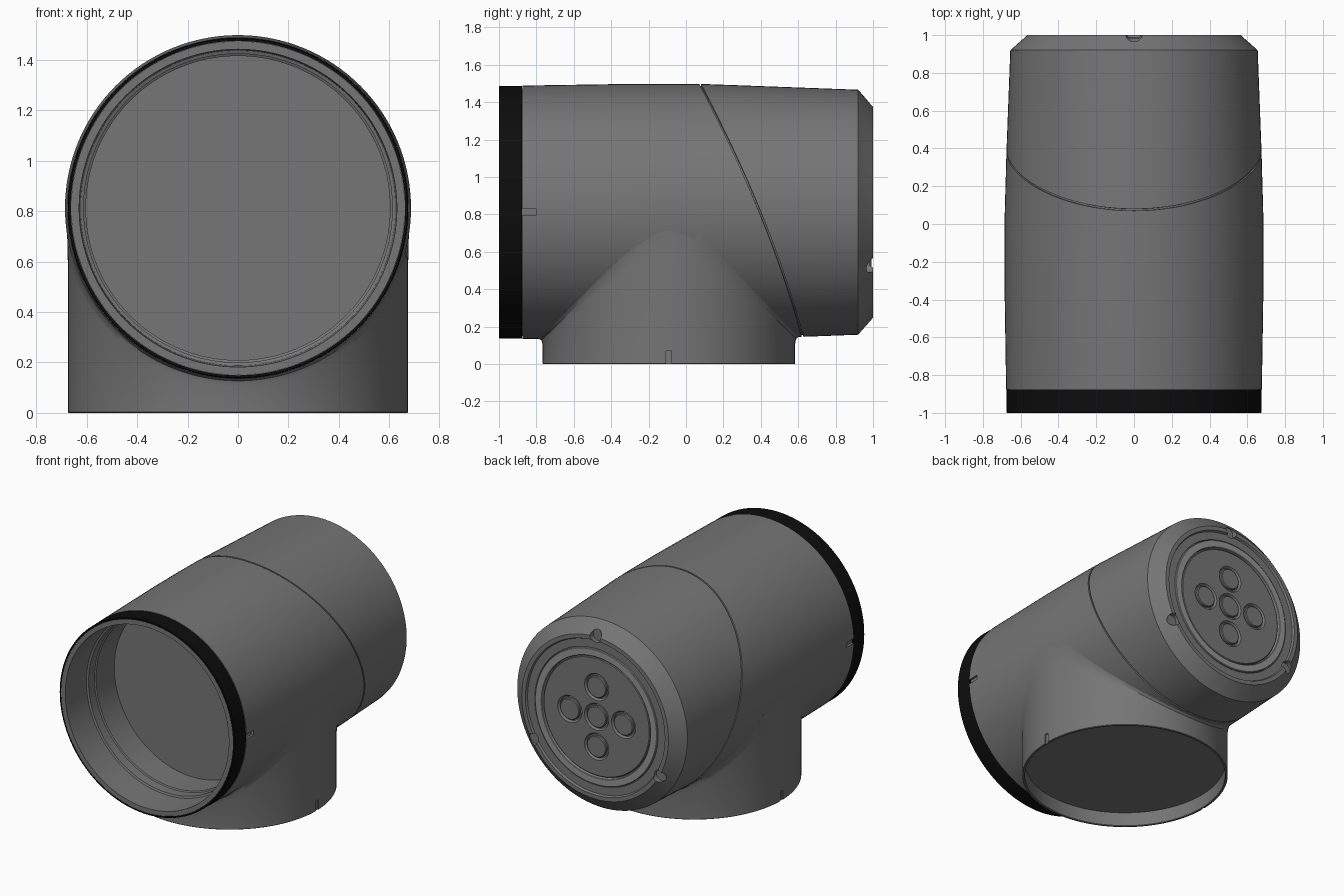
import bpy, bmesh, math
from mathutils import Matrix, Vector

if "Cube" in bpy.data.objects:
    bpy.data.objects.remove(bpy.data.objects["Cube"])

ZC, LEG_Y, N = 0.812, -0.092, 128


def material(name, v):
    m = bpy.data.materials.new(name)
    m.diffuse_color = (v, v, v, 1)
    m.use_nodes = True
    m.node_tree.nodes["Principled BSDF"].inputs["Base Color"].default_value = m.diffuse_color
    return m


GREY = material("grey", 0.18)
LIGHT = material("light_grey", 0.3)
BLACK = material("black", 0.004)


def make(name, bm, mat):
    bmesh.ops.recalc_face_normals(bm, faces=bm.faces)
    me = bpy.data.meshes.new(name)
    bm.to_mesh(me)
    bm.free()
    ob = bpy.data.objects.new(name, me)
    bpy.context.collection.objects.link(ob)
    me.materials.append(mat)
    return ob


def loft(name, rows, mat=GREY, loop=False):
    """Skin rings of points; a ring of one point is a pole."""
    bm = bmesh.new()
    rings = [[bm.verts.new(p) for p in row] for row in rows]
    for a, b in zip(rings, rings[1:] + ([rings[0]] if loop else [])):
        n = max(len(a), len(b))
        for i in range(n):
            j = (i + 1) % n
            if len(a) == 1:
                bm.faces.new((a[0], b[j], b[i]))
            elif len(b) == 1:
                bm.faces.new((a[i], a[j], b[0]))
            else:
                bm.faces.new((a[i], a[j], b[j], b[i]))
    return make(name, bm, mat)


def ring(r, y, cx=0.0, cz=ZC, n=N):
    if r == 0:
        return [(cx, y, cz)]
    return [(cx + r * math.sin(2 * math.pi * i / n), y,
             cz + r * math.cos(2 * math.pi * i / n)) for i in range(n)]


def lathe(name, profile, mat=GREY, loop=False, cx=0.0, cz=ZC, n=N):
    return loft(name, [ring(r, y, cx, cz, n) for r, y in profile], mat, loop)


def cut(ob, bm):
    """Subtract the cutter mesh from the object."""
    cutter = make("cutter", bm, GREY)
    cutter.hide_render = True
    mod = ob.modifiers.new("cut", 'BOOLEAN')
    mod.operation, mod.solver, mod.object = 'DIFFERENCE', 'EXACT', cutter
    bpy.context.view_layer.objects.active = ob
    bpy.ops.object.modifier_apply(modifier=mod.name)
    bpy.data.objects.remove(cutter)


def box(bm, lo, hi):
    lo, hi = Vector(lo), Vector(hi)
    bmesh.ops.create_cube(bm, size=1, matrix=Matrix.Translation((lo + hi) / 2)
                          @ Matrix.Diagonal((*(hi - lo), 1)))


def body_r(y):
    pts = [(-1, .675), (-.3, .686), (.1, .686), (.92, .655)]
    for (y0, r0), (y1, r1) in zip(pts, pts[1:]):
        if y <= y1:
            return r0 + (r1 - r0) * (y - y0) / (y1 - y0)
    return pts[-1][1]


def seam_ring(dy, dr):
    """Ring that follows the slanted seam around the barrel."""
    out = []
    for i in range(N):
        a = 2 * math.pi * i / N
        t = 0.685 * (1 - math.cos(a))
        y = .075 + .537 * t - .1 * t * t + dy
        r = body_r(y) - dr
        out.append((r * math.sin(a), y, ZC + r * math.cos(a)))
    return out


# Barrel: open socket in front, seam groove, chamfered back
rows = [ring(r, y) for r, y in [
    (0, -.5), (.603, -.5), (.603, -.7), (.612, -.705), (.612, -.77),
    (.625, -.775), (.63, -1), (.662, -1), (.662, -.875)]]
rows += [ring(body_r(y), y) for y in (-.875, -.6, -.3, -.1, .0)]
rows += [seam_ring(-.005, 0), seam_ring(-.004, .01), seam_ring(.004, .01), seam_ring(.005, 0)]
rows += [ring(r, y) for r, y in [
    (.655, .92), (.57, .995), (.565, 1), (.537, 1), (.53, .985),
    (.475, .985), (.475, .96), (0, .96)]]
barrel = loft("barrel", rows)

# Side slots and three round screw pockets on the back edge
bm = bmesh.new()
for s in (-1, 1):
    xs = sorted((s * .662, s * .72))
    box(bm, (xs[0], -.9, ZC - .016), (xs[1], -.80, ZC + .016))
for k in range(3):
    a = 2 * math.pi * k / 3
    m = (Matrix.Translation((.562 * math.sin(a), .995, ZC + .562 * math.cos(a)))
         @ Matrix.Rotation(math.pi / 2, 4, 'X'))
    bmesh.ops.create_cone(bm, cap_ends=True, segments=32, radius1=.042,
                          radius2=.042, depth=.07, matrix=m)
cut(barrel, bm)

# Black sleeve around the front rim
front_band = lathe("front_band", [(.663, -1), (.672, -1), (.675, -.997),
                                  (.675, -.877), (.663, -.877)], BLACK, True)


# Leg: upright collar blended into the barrel
def leg_ring(r, z):
    return [(r * math.cos(2 * math.pi * i / N), LEG_Y + r * math.sin(2 * math.pi * i / N), z)
            for i in range(N)]


low, mid, top = [], [], []
for x, y, _ in leg_ring(.675, 0):
    p0 = Vector((x, y, ZC - math.sqrt(.707 ** 2 - x * x)))
    inter = Vector((x, y, ZC - math.sqrt(max(0, body_r(y) ** 2 - x * x))))
    k = .697 / .675
    y2 = LEG_Y + (y - LEG_Y) * k
    r2 = body_r(y2) - .002
    x2 = max(-r2 + .001, min(r2 - .001, x * k))
    p2 = Vector((x2, y2, ZC - math.sqrt(r2 * r2 - x2 * x2)))
    low.append(p0)
    mid.append(inter * .5 + (p0 + p2) * .25)
    top.append(p2)
leg = loft("leg", [[(0, LEG_Y, .1)], leg_ring(.658, .1), leg_ring(.658, .003),
                   leg_ring(.661, 0), leg_ring(.672, 0), leg_ring(.675, .003),
                   low, mid, top, [(0, LEG_Y, .15)]])
bm = bmesh.new()
for s in (-1, 1):
    xs = sorted((s * .666, s * .72))
    box(bm, (xs[0], LEG_Y - .014, -.02), (xs[1], LEG_Y + .014, .07))
cut(leg, bm)

# Back face: light ring, plate with dished pockets, five buttons
light_ring = lathe("light_ring", [(.47, .95), (.47, .988), (.466, .991), (.422, .991),
                                  (.418, .988), (.418, .95)], LIGHT, True)
plate = lathe("button_plate", [(0, .95), (.41, .95), (.41, .979), (.405, .983), (0, .983)])
spots = [(0, 0), (.207, 0), (-.207, 0), (0, .207), (0, -.207)]
bm = bmesh.new()
for dx, dz in spots:
    m = Matrix.Translation((dx, .983, ZC + dz)) @ Matrix.Rotation(math.pi / 2, 4, 'X')
    bmesh.ops.create_cone(bm, cap_ends=True, segments=48, radius1=.103,
                          radius2=.083, depth=.03, matrix=m)
cut(plate, bm)
buttons = [lathe("button_%d" % i, [(0, .955), (.074, .955), (.074, .981), (.069, .986), (0, .986)],
                 cx=dx, cz=ZC + dz, n=48) for i, (dx, dz) in enumerate(spots)]

# Smooth shading with crisp edges
bpy.ops.object.select_all(action='DESELECT')
for ob in [barrel, front_band, leg, light_ring, plate] + buttons:
    ob.select_set(True)
    bpy.context.view_layer.objects.active = ob
bpy.ops.object.shade_smooth_by_angle(angle=math.radians(30))
